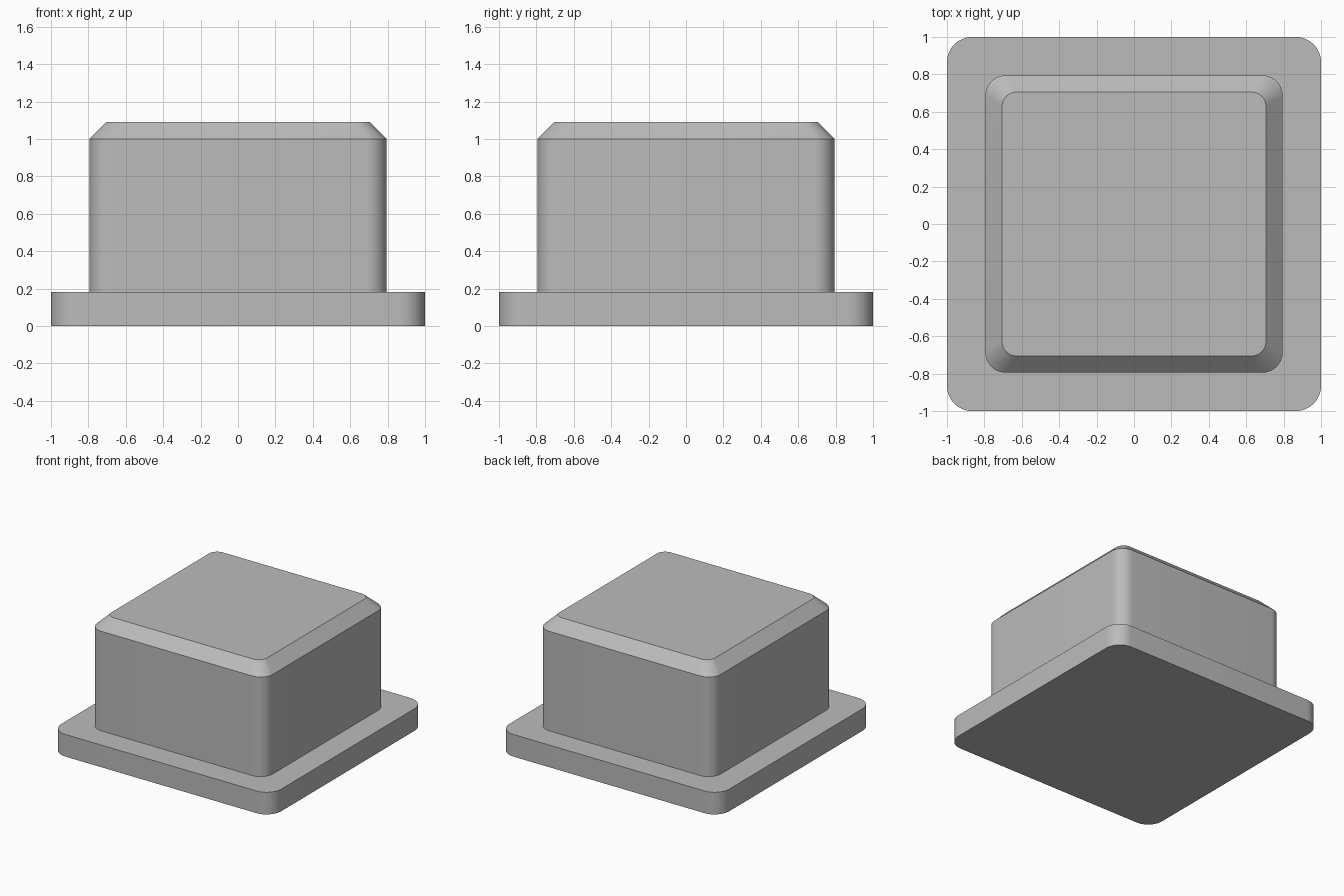
import bpy, bmesh, math

if "Cube" in bpy.data.objects:
    bpy.data.objects.remove(bpy.data.objects["Cube"], do_unlink=True)

grey = bpy.data.materials.new("plain grey")
grey.use_nodes = True
grey.diffuse_color = (0.5, 0.5, 0.5, 1)
grey.node_tree.nodes["Principled BSDF"].inputs["Base Color"].default_value = (0.5, 0.5, 0.5, 1)

CORNER_STEPS = 12


def rounded_square(bm, half, radius, z):
    """Ring of vertices around a square with rounded corners."""
    ring = []
    for corner in range(4):
        mid = math.radians(45 + 90 * corner)
        cx = math.copysign(half - radius, math.cos(mid))
        cy = math.copysign(half - radius, math.sin(mid))
        for i in range(CORNER_STEPS + 1):
            a = math.radians(90 * (corner + i / CORNER_STEPS))
            ring.append(bm.verts.new((cx + radius * math.cos(a), cy + radius * math.sin(a), z)))
    return ring


def loft(name, sections):
    """Closed solid through (half width, corner radius, height) sections."""
    bm = bmesh.new()
    rings = [rounded_square(bm, *s) for s in sections]
    n = len(rings[0])
    for low, high in zip(rings, rings[1:]):
        for i in range(n):
            j = (i + 1) % n
            bm.faces.new((low[i], low[j], high[j], high[i]))
    bm.faces.new(rings[0][::-1])
    bm.faces.new(rings[-1])
    mesh = bpy.data.meshes.new(name)
    bm.to_mesh(mesh)
    bm.free()
    mesh.materials.append(grey)
    obj = bpy.data.objects.new(name, mesh)
    bpy.context.collection.objects.link(obj)
    bpy.ops.object.select_all(action='DESELECT')
    obj.select_set(True)
    bpy.context.view_layer.objects.active = obj
    bpy.ops.object.shade_smooth_by_angle(angle=math.radians(30))
    return obj


# Flat flange at the bottom
loft("base_flange", [(1.0, 0.135, 0.0), (1.0, 0.135, 0.182)])

# Block with a chamfered top edge, sunk slightly into the flange
loft("chamfered_block", [(0.795, 0.11, 0.15), (0.795, 0.11, 1.0), (0.705, 0.075, 1.09)])
